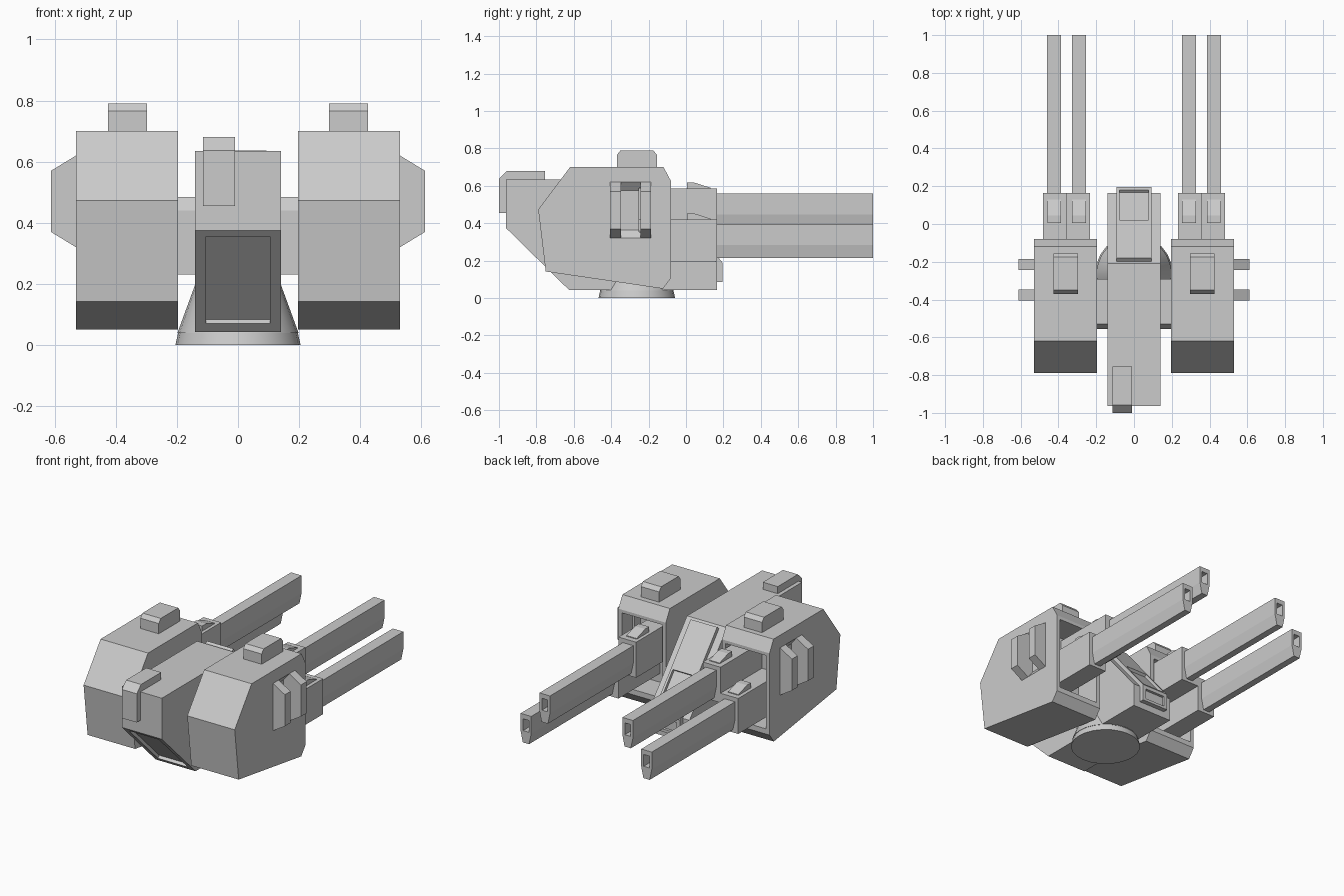
import bpy, bmesh, math
from mathutils import Vector

if "Cube" in bpy.data.objects:
    bpy.data.objects.remove(bpy.data.objects["Cube"])


def prism(name, pts, a, b, axis='X', mirror=False):
    """Extrude a profile along X (points are y,z) or along Y (points are x,z)."""
    bm = bmesh.new()
    place = (lambda p, t: (t, p[0], p[1])) if axis == 'X' else (lambda p, t: (p[0], t, p[1]))
    lo = [bm.verts.new(place(p, a)) for p in pts]
    hi = [bm.verts.new(place(p, b)) for p in pts]
    bm.faces.new(lo)
    bm.faces.new(hi)
    n = len(pts)
    for i in range(n):
        j = (i + 1) % n
        bm.faces.new((lo[i], lo[j], hi[j], hi[i]))
    bmesh.ops.recalc_face_normals(bm, faces=bm.faces)
    me = bpy.data.meshes.new(name)
    bm.to_mesh(me)
    bm.free()
    ob = bpy.data.objects.new(name, me)
    bpy.context.collection.objects.link(ob)
    if mirror:
        mirror_x(ob)
    return ob


def mirror_x(ob):
    ob.modifiers.new("mirror", 'MIRROR').use_axis[0] = True


def box(name, x, y, z, mirror=False):
    return prism(name, [(y[0], z[0]), (y[1], z[0]), (y[1], z[1]), (y[0], z[1])], x[0], x[1], mirror=mirror)


def cut(ob, cutter):
    """Subtract the cutter and remove it."""
    cutter.hide_render = True
    m = ob.modifiers.new("cut", 'BOOLEAN')
    m.operation, m.object, m.solver = 'DIFFERENCE', cutter, 'EXACT'
    bpy.context.view_layer.objects.active = ob
    bpy.ops.object.modifier_apply(modifier=m.name)
    bpy.data.objects.remove(cutter)


def slot(p, q, depth, x):
    """Cutter for a shallow recess along the sloped line p-q."""
    p, q = Vector(p), Vector(q)
    d = (q - p).normalized()
    n = Vector((-d.y, d.x)) * depth
    return prism("slot_cutter", [p + n, q + n, q - n, p - n], -x, x)


# central hull with a recessed panel in the lower front slope
hull = prism("hull", [(-0.963, 0.635), (-0.963, 0.375), (-0.625, 0.043), (0.165, 0.043),
                      (0.165, 0.19), (-0.21, 0.635)], -0.14, 0.14)
cut(hull, slot((-0.943, 0.355), (-0.653, 0.07), 0.02, 0.105))

# window frame on the rear slope and its vertical lower lip
frame = prism("window_frame", [(-0.21, 0.605), (-0.198, 0.62), (-0.179, 0.637), (0.195, 0.19),
                               (0.195, 0.085), (0.15, 0.085), (0.15, 0.18)], -0.093, 0.093)
cut(frame, slot((0.02, 0.399), (0.18, 0.208), 0.018, 0.078))
cut(frame, box("lip_cutter", (-0.07, 0.07), (0.178, 0.25), (0.102, 0.168)))

# sensor box on the front top corner
prism("sensor_box", [(-1.0, 0.455), (-1.0, 0.637), (-0.957, 0.68), (-0.755, 0.68),
                     (-0.755, 0.6), (-0.94, 0.6), (-0.94, 0.455)], -0.115, -0.01)

# connector between the pods
prism("pod_connector", [(-0.29, 0.23), (-0.29, 0.485), (-0.53, 0.485), (-0.555, 0.44),
                        (-0.555, 0.23)], -0.21, 0.21)

# round turntable base
bpy.ops.mesh.primitive_cone_add(vertices=24, radius1=0.205, radius2=0.195, depth=0.043,
                                location=(0, -0.263, 0.0215))
bpy.context.object.name = "turntable_ring"
bpy.ops.object.shade_smooth_by_angle(angle=math.radians(30))
bpy.ops.mesh.primitive_cone_add(vertices=24, radius1=0.198, radius2=0.135, depth=0.172,
                                location=(0, -0.263, 0.126))
bpy.context.object.name = "turntable_cone"
bpy.ops.object.shade_smooth_by_angle(angle=math.radians(30))

# side pods: gun opening at the back, recess between the side fins
pod = prism("gun_pod", [(-0.62, 0.70), (-0.12, 0.70), (-0.08, 0.625), (-0.08, 0.107),
                        (-0.123, 0.05), (-0.75, 0.142), (-0.79, 0.473)], 0.197, 0.53)
cut(pod, box("opening_cutter", (0.222, 0.505), (-0.25, 0.1), (0.14, 0.605)))
cut(pod, prism("vent_cutter", [(0.56, 0.62), (0.53, 0.62), (0.495, 0.575), (0.495, 0.365),
                               (0.53, 0.32), (0.56, 0.32)], -0.35, -0.24, 'Y'))
mirror_x(pod)

# side fins
for i, y in enumerate((-0.405, -0.243)):
    prism(f"side_fin_{i + 1}", [(0.49, 0.62), (0.53, 0.62), (0.612, 0.57), (0.612, 0.37),
                                (0.53, 0.32), (0.49, 0.32)], y, y + 0.057, 'Y', True)

# roof hatches
prism("pod_hatch", [(-0.37, 0.69), (-0.37, 0.765), (-0.35, 0.79), (-0.175, 0.79),
                    (-0.155, 0.765), (-0.155, 0.69)], 0.297, 0.425, mirror=True)

# guns: the inner one sits higher than the outer one
for side, x, dz in (("inner", 0.291, 0.165), ("outer", 0.423, 0.0)):
    s = -1 if side == "inner" else 1
    xs = sorted((0.358, 0.358 + s * 0.124))
    box(f"{side}_gun_mount", xs, (-0.27, 0.165), (0.195 + dz, 0.42 + dz), True)
    prism(f"{side}_mount_sight", [(0.005, 0.41 + dz), (0.005, 0.452 + dz), (0.045, 0.452 + dz),
                                  (0.13, 0.425 + dz), (0.13, 0.41 + dz)], x - 0.036, x + 0.036, mirror=True)
    z = 0.213 + dz
    barrel = prism(f"{side}_barrel", [(x - 0.037, z + 0.18), (x + 0.037, z + 0.18), (x + 0.037, z + 0.07),
                                      (x + 0.022, z), (x - 0.022, z), (x - 0.037, z + 0.07)], 0.1, 1.0, 'Y')
    cut(barrel, box("bore_cutter", (x - 0.02, x + 0.02), (0.85, 1.1), (z + 0.075, z + 0.15)))
    mirror_x(barrel)
